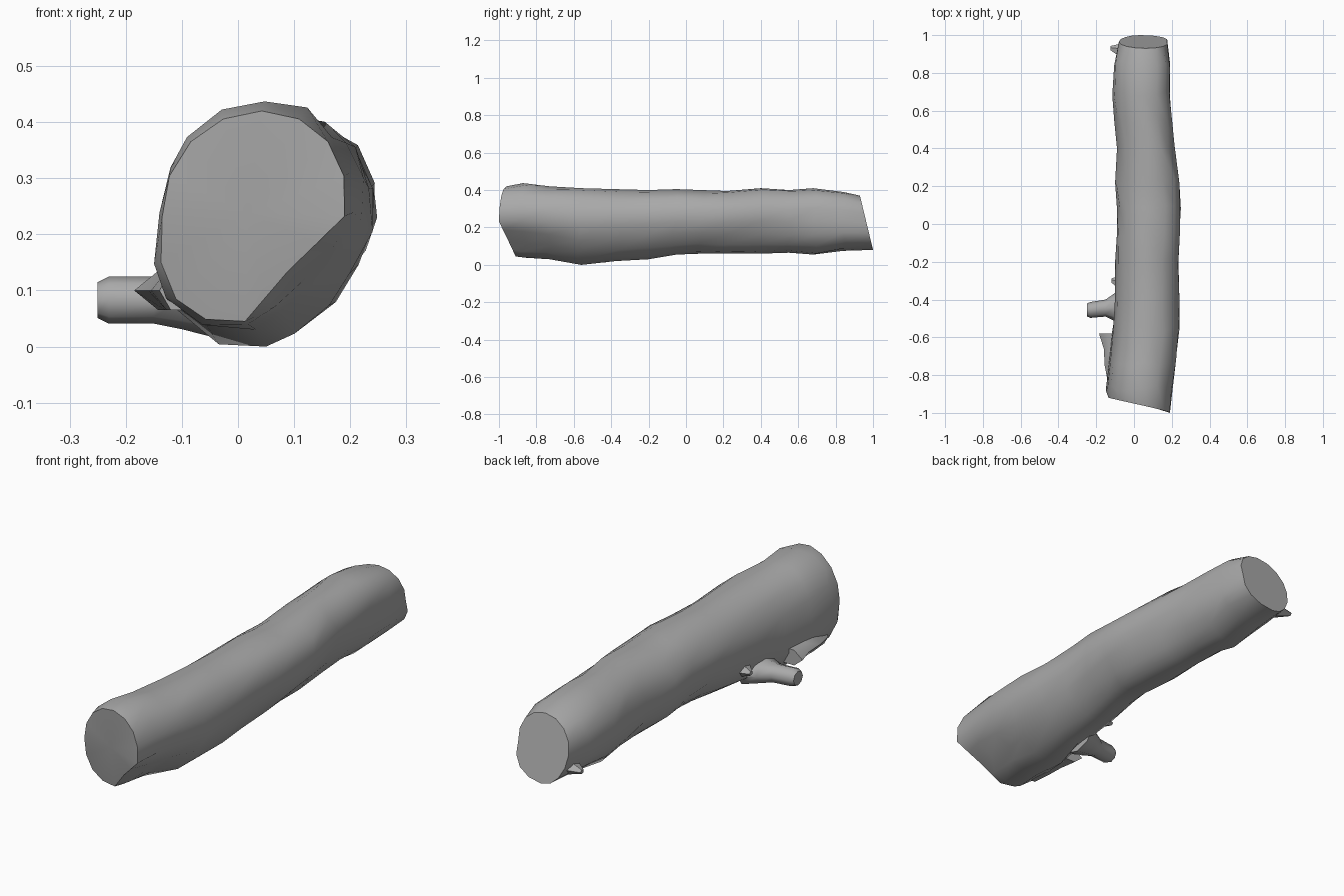
import bpy, bmesh, math, random
from mathutils import Vector

random.seed(4)
cube = bpy.data.objects.get("Cube")
if cube:
    bpy.data.objects.remove(cube, do_unlink=True)

bark = bpy.data.materials.new("grey_bark")
bark.use_nodes = True
colour = (0.4, 0.4, 0.4, 1)
bark.diffuse_color = colour
bark.node_tree.nodes["Principled BSDF"].inputs["Base Color"].default_value = colour


def loft(name, rings, smooth_angle=50):
    """Skin a list of closed rings and cap both ends."""
    bm = bmesh.new()
    loops = [[bm.verts.new(p) for p in ring] for ring in rings]
    count = len(loops[0])
    for a, b in zip(loops, loops[1:]):
        for i in range(count):
            j = (i + 1) % count
            bm.faces.new((a[i], a[j], b[j], b[i]))
    # Caps fan out from their middle points
    for ring in (loops[0], loops[-1]):
        cap = bm.faces.new(ring)
        bmesh.ops.poke(bm, faces=[cap])
    bmesh.ops.recalc_face_normals(bm, faces=bm.faces)
    mesh = bpy.data.meshes.new(name)
    bm.to_mesh(mesh)
    bm.free()
    obj = bpy.data.objects.new(name, mesh)
    bpy.context.collection.objects.link(obj)
    mesh.materials.append(bark)
    bpy.ops.object.select_all(action="DESELECT")
    obj.select_set(True)
    bpy.context.view_layer.objects.active = obj
    bpy.ops.object.shade_smooth_by_angle(angle=math.radians(smooth_angle))


def oval(centre, u, v, sides):
    """Ring of points around a centre, spanned by two axis vectors."""
    turns = [math.tau * i / sides for i in range(sides)]
    return [Vector(centre) + Vector(u) * math.cos(t) + Vector(v) * math.sin(t) for t in turns]


def ramp(value, start, end):
    """Blend from 0 at start to 1 at end."""
    return max(0, min(1, (value - start) / (end - start)))


# Trunk stations: y, left edge, right edge, bottom, top
stations = [
    (-0.96, -0.135, 0.19, 0.045, 0.42),
    (-0.87, -0.14, 0.205, 0.04, 0.437),
    (-0.73, -0.125, 0.22, 0.03, 0.42),
    (-0.56, -0.11, 0.24, 0.0, 0.41),
    (-0.38, -0.1, 0.24, 0.02, 0.405),
    (-0.2, -0.1, 0.235, 0.03, 0.4),
    (-0.05, -0.09, 0.24, 0.055, 0.405),
    (0.08, -0.09, 0.248, 0.06, 0.4),
    (0.22, -0.1, 0.24, 0.06, 0.395),
    (0.4, -0.09, 0.21, 0.06, 0.41),
    (0.55, -0.105, 0.2, 0.065, 0.4),
    (0.68, -0.115, 0.19, 0.055, 0.41),
    (0.84, -0.105, 0.19, 0.075, 0.39),
    (0.965, -0.08, 0.175, 0.08, 0.37),
]
SIDES = 16


def trunk_ring(index, station):
    y, left, right, low, high = station
    first, last = index == 0, index == len(stations) - 1
    front, back = ramp(y, -0.3, -0.7), ramp(y, 0.45, 0.8)
    ring = oval(((left + right) / 2, y, (low + high) / 2),
                ((right - left) / 2, 0, 0), (0, 0, (high - low) / 2), SIDES)
    for i, p in enumerate(ring):
        c, s = math.cos(math.tau * i / SIDES), math.sin(math.tau * i / SIDES)
        # The section leans over, mostly on its +x half
        p.x += 0.015 * s * (1 + c)
        if s < 0:
            if c < 0:
                # Flared root side
                flare = (0.04 if first else 0.075) * front
                p.x += flare * c * -s
                p.z += 0.03 * front * c * -s
            else:
                # Trimmed lower corner, deepest at the front cut, boxy at the back
                trim = 0.07 if first else 0.045 * front
                p.x += (trim - 0.06 * back) * c * s
                p.z -= trim * c * s
        # Lumpy bark
        if not (first or last) and abs(c) < 0.95 and abs(s) < 0.95:
            p.x += random.uniform(-0.007, 0.007)
            p.z += random.uniform(-0.007, 0.007)
            p.y += random.uniform(-0.025, 0.025)
        # Slanted end cuts
        if first:
            p.y += 0.05 * max(0, -s) - 0.04 * c
        elif last:
            p.y -= 0.035 * s
    return ring


loft("log_trunk", [trunk_ring(i, s) for i, s in enumerate(stations)])

# Broken branch stub, flared at its root
stub = [(-0.03, -0.43, 0.1, 0.07), (-0.1, -0.44, 0.075, 0.052),
        (-0.15, -0.445, 0.045, 0.042), (-0.23, -0.455, 0.042, 0.042),
        (-0.25, -0.455, 0.034, 0.032)]
loft("branch_stub", [oval((x, y, 0.083), (0, w, 0), (0, 0, h), 8) for x, y, w, h in stub])

# Peeling strip of bark along the flared side
strip = [(-0.83, 0.04), (-0.75, 0.055), (-0.66, 0.06), (-0.58, 0.085)]
loft("bark_strip", [oval((-0.1, y, 0.1), (-w, 0, 0), (0, 0, 0.04), 6) for y, w in strip])


def bark_chip(name, x, y, z, reach):
    """Small tapering splinter pointing out from the trunk."""
    root = oval((x, y, z), (0, 0.05, 0), (0, 0, 0.035), 5)
    tip = oval((x + reach, y + 0.02, z), (0, 0.012, 0), (0, 0, 0.01), 5)
    loft(name, [root, tip], 30)


# Splinters on the low side and at the back end
bark_chip("side_chip_front", -0.06, -0.32, 0.13, -0.06)
bark_chip("side_chip_back", -0.05, 0.91, 0.15, -0.075)
